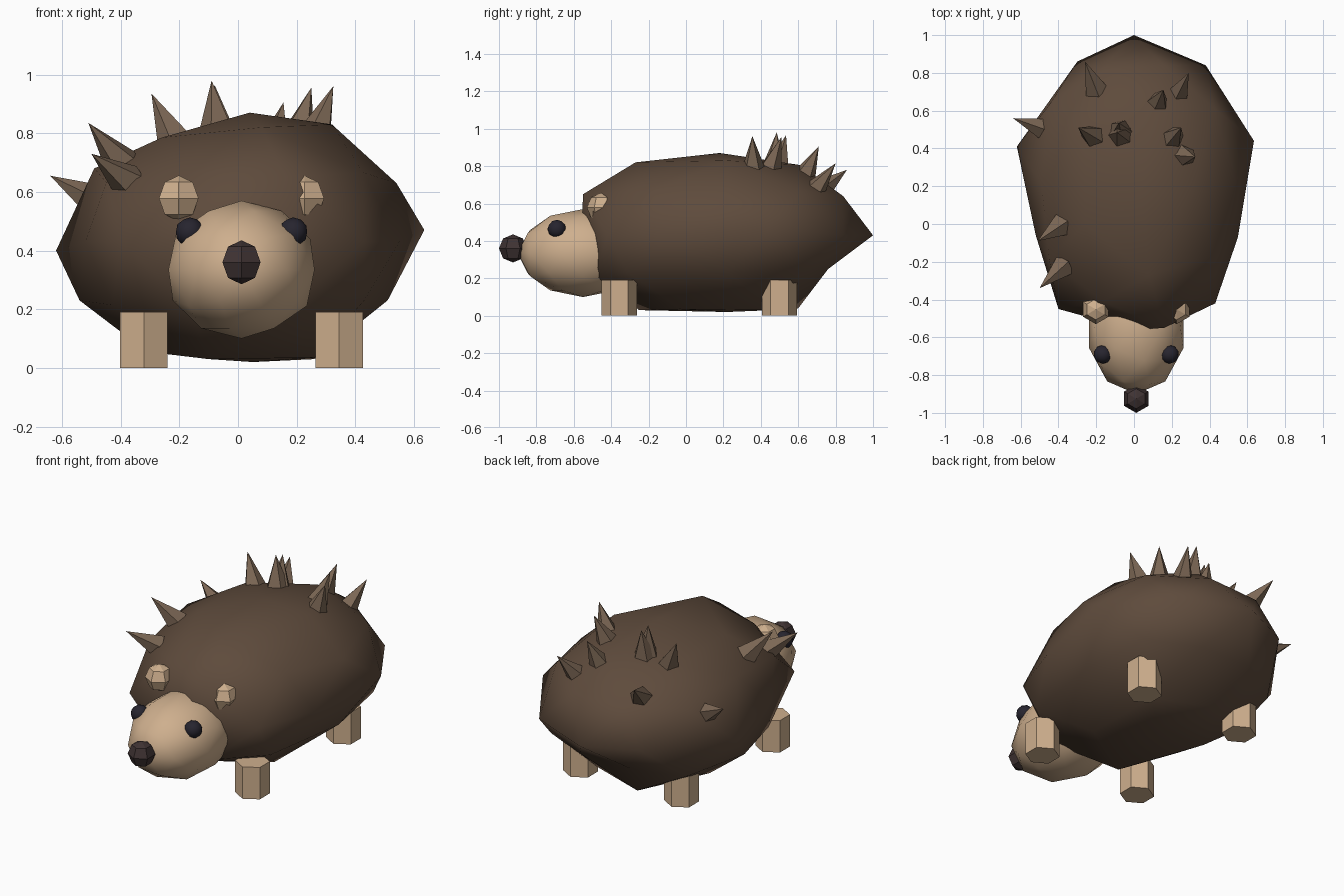
import bpy, bmesh
from math import pi
from mathutils import Vector, Matrix

if "Cube" in bpy.data.objects:
    bpy.data.objects.remove(bpy.data.objects["Cube"])


def material(name, rgb):
    m = bpy.data.materials.new(name)
    m.diffuse_color = (*rgb, 1)
    m.use_nodes = True
    m.node_tree.nodes["Principled BSDF"].inputs["Base Color"].default_value = m.diffuse_color
    return m


BROWN = material("brown", (0.112, 0.07, 0.045))
TAN = material("tan", (0.62, 0.43, 0.27))
QUILL = material("quill", (0.20, 0.135, 0.09))
NOSE = material("nose_dark", (0.05, 0.033, 0.033))
EYE = material("eye_dark", (0.02, 0.018, 0.028))
MID = 0.012  # the head, legs and ears are mirrored about this x


def finish(name, bm, mat, smooth=False):
    bmesh.ops.recalc_face_normals(bm, faces=bm.faces)
    me = bpy.data.meshes.new(name)
    for f in bm.faces:
        f.smooth = smooth
    bm.to_mesh(me)
    bm.free()
    me.materials.append(mat)
    ob = bpy.data.objects.new(name, me)
    bpy.context.collection.objects.link(ob)
    return ob


def ico(center, size):
    bm = bmesh.new()
    place = Matrix.Translation(center) @ Matrix.Diagonal((*size, 1))
    bmesh.ops.create_icosphere(bm, subdivisions=2, radius=1, matrix=place)
    return bm


def corner_forward(bm, center, r):
    # turn a hexagonal part so that a corner lies on the y axis
    if max(abs(v.co.y - center[1]) for v in bm.verts) < r * 0.95:
        bmesh.ops.rotate(bm, verts=bm.verts, cent=center, matrix=Matrix.Rotation(pi / 2, 3, 'Z'))


def knob(name, center, r, mat):
    bm = bmesh.new()
    bmesh.ops.create_uvsphere(bm, u_segments=6, v_segments=4, radius=r,
                              matrix=Matrix.Translation(center))
    corner_forward(bm, center, r)
    finish(name, bm, mat)


def leg(name, x, y):
    bm = bmesh.new()
    center = (x, y, 0.095)
    bmesh.ops.create_cone(bm, cap_ends=True, segments=6, radius1=0.094, radius2=0.094,
                          depth=0.19, matrix=Matrix.Translation(center))
    corner_forward(bm, center, 0.094)
    finish(name, bm, TAN)


def quill(name, base, tip):
    base, tip = Vector(base), Vector(tip)
    d = tip - base
    bm = bmesh.new()
    rot = d.to_track_quat('Z', 'Y').to_matrix().to_4x4()
    bmesh.ops.create_cone(bm, cap_ends=True, segments=5, radius1=0.066, radius2=0,
                          depth=d.length, matrix=Matrix.Translation((base + tip) / 2) @ rot)
    finish(name, bm, QUILL)


# body: lumpy icosphere, nearest corner pulled to each target
body = ico((0, 0.22, 0.44), (0.62, 0.78, 0.43))
targets = [
    # around the middle
    (0.635, 0.44, 0.47), (0.38, 0.84, 0.43), (0, 1.0, 0.43), (-0.30, 0.86, 0.43),
    (-0.62, 0.41, 0.40), (-0.52, -0.06, 0.43), (-0.40, -0.45, 0.43),
    (0.43, -0.42, 0.43), (0.55, -0.07, 0.43),
    # upper half
    (0.54, 0.22, 0.63), (0.32, 0.22, 0.83), (-0.26, 0.46, 0.78), (-0.49, 0.22, 0.68),
    (0.16, -0.55, 0.65), (0.08, -0.27, 0.82), (0.16, 0.84, 0.64), (0.04, 0.18, 0.87),
    (-0.26, 0.0, 0.785), (-0.17, 0.82, 0.64),
    # lower half
    (0.51, 0.22, 0.23), (-0.54, 0.22, 0.23), (0.26, 0.46, 0.03), (-0.10, 0.60, 0.04),
    (-0.17, 0.76, 0.25), (0.16, 0.76, 0.25), (-0.10, -0.25, 0.03), (0.05, 0.22, 0.02),
    (-0.31, 0.22, 0.055), (0.26, -0.03, 0.035), (0.43, -0.31, 0.23),
    (0.17, -0.49, 0.20), (-0.17, -0.48, 0.22),
]
rest = [(v, v.co.copy()) for v in body.verts]
for t in map(Vector, targets):
    min(rest, key=lambda p: (p[1] - t).length)[0].co = t
finish("body", body, BROWN, True)

# head and snout tip
finish("head", ico((MID, -0.55, 0.335), (0.262, 0.35, 0.235)), TAN, True)
knob("nose", (MID, -0.925, 0.36), 0.075, NOSE)

# paired eyes, ears and legs
for side, s in (("left", -1), ("right", 1)):
    finish(side + "_eye", ico((MID + s * 0.176, -0.69, 0.463), (0.05,) * 3), EYE, True)
    knob(side + "_ear", (MID + s * 0.214, -0.452, 0.578), 0.078, TAN)
    for end, y in (("front", -0.357), ("back", 0.50)):
        leg(f"{end}_{side}_leg", MID + s * 0.333, y)

# quills: base and tip
quills = [
    ((-0.20, 0.71, 0.66), (-0.26, 0.86, 0.78)),
    ((0.23, 0.68, 0.66), (0.29, 0.80, 0.815)),
    ((0.12, 0.63, 0.74), (0.155, 0.71, 0.905)),
    ((-0.21, 0.46, 0.76), (-0.295, 0.51, 0.935)),
    ((-0.07, 0.47, 0.80), (-0.09, 0.485, 0.98)),
    ((-0.07, 0.49, 0.79), (-0.08, 0.535, 0.965)),
    ((0.20, 0.45, 0.78), (0.25, 0.51, 0.955)),
    ((0.26, 0.36, 0.78), (0.325, 0.355, 0.96)),
    ((-0.47, 0.50, 0.56), (-0.64, 0.56, 0.655)),
    ((-0.39, -0.01, 0.69), (-0.51, -0.09, 0.835)),
    ((-0.37, -0.22, 0.63), (-0.50, -0.34, 0.73)),
]
for i, (b, t) in enumerate(quills):
    quill(f"quill_{i + 1}", b, t)
